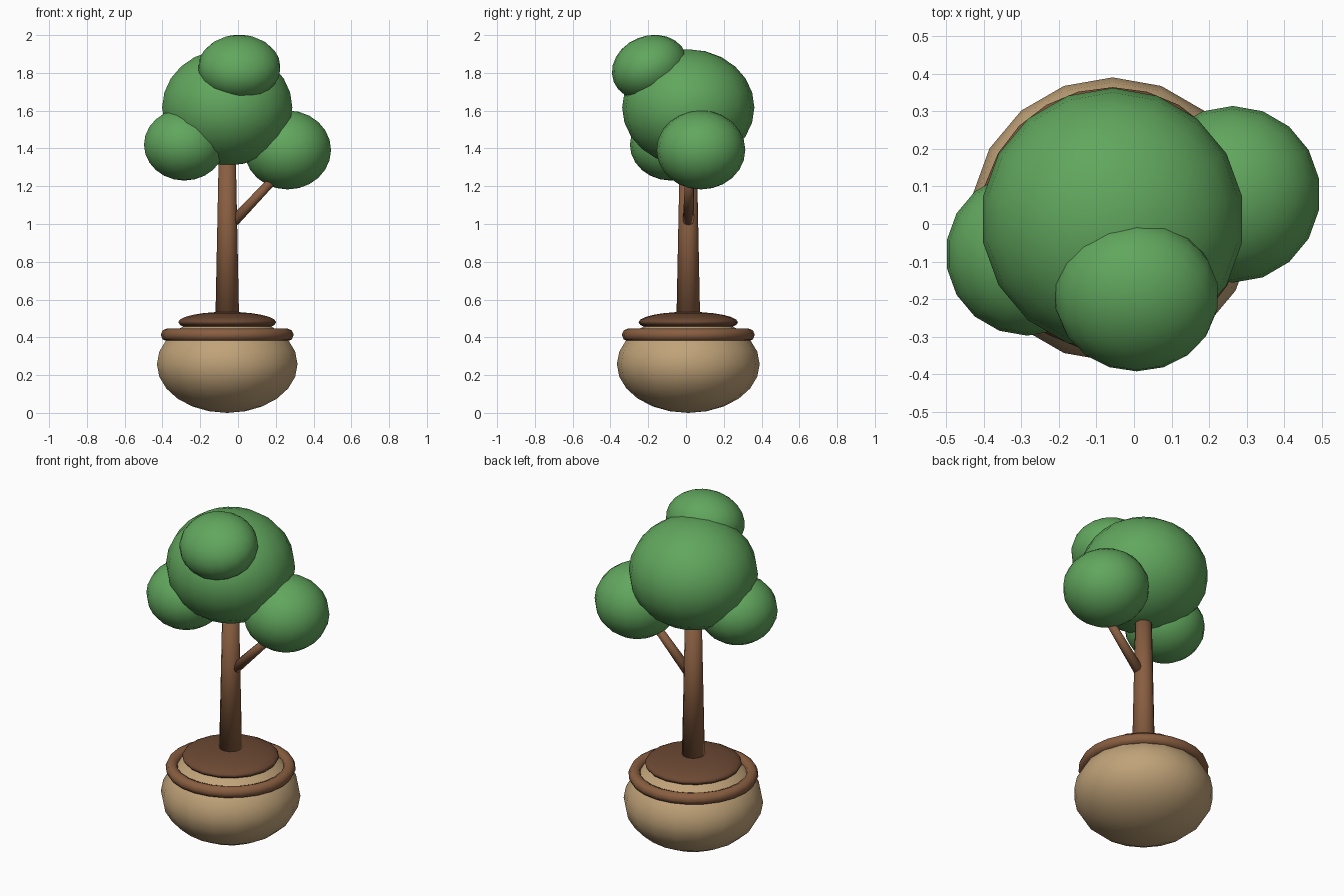
import bpy
from mathutils import Vector

if "Cube" in bpy.data.objects:
    bpy.data.objects.remove(bpy.data.objects["Cube"])


def material(name, rgb):
    m = bpy.data.materials.new(name)
    m.diffuse_color = (*rgb, 1)
    m.use_nodes = True
    m.node_tree.nodes["Principled BSDF"].inputs["Base Color"].default_value = m.diffuse_color
    return m


LEAF = material("leaf green", (0.12, 0.385, 0.11))
BARK = material("bark brown", (0.25, 0.112, 0.052))
SOIL = material("soil brown", (0.15, 0.066, 0.033))
CLAY = material("pot tan", (0.53, 0.365, 0.19))


def finish(name, mat):
    ob = bpy.context.object
    ob.name = name
    ob.data.materials.append(mat)
    bpy.ops.object.shade_smooth()
    return ob


def ellipsoid(name, mat, centre, radii, tilt=0.0):
    bpy.ops.mesh.primitive_uv_sphere_add(segments=18, ring_count=12, radius=1,
                                         location=centre, rotation=(tilt, 0, 0))
    bpy.context.object.scale = radii
    return finish(name, mat)


def tapered_rod(name, mat, start, end, r1, r2):
    a, b = Vector(start), Vector(end)
    rot = (b - a).to_track_quat('Z', 'Y').to_euler()
    bpy.ops.mesh.primitive_cone_add(vertices=12, radius1=r1, radius2=r2,
                                    depth=(b - a).length,
                                    location=(a + b) / 2, rotation=rot)
    return finish(name, mat)


X, Y = -0.057, 0.012  # axis of pot and trunk

# Pot, rim and soil mound
ellipsoid("pot", CLAY, (X, Y, 0.258), (0.378, 0.378, 0.258))
bpy.ops.mesh.primitive_torus_add(major_segments=24, minor_segments=8,
                                 major_radius=0.318, minor_radius=0.034,
                                 location=(X, Y, 0.413))
finish("pot_rim", BARK)
ellipsoid("soil", SOIL, (X, Y, 0.48), (0.263, 0.263, 0.055))

# Trunk and side branch
tapered_rod("trunk", BARK, (X, Y, 0.48), (X, Y, 1.42), 0.063, 0.044)
tapered_rod("branch", BARK, (-0.022, Y, 1.015), (0.23, 0.02, 1.28), 0.029, 0.022)

# Foliage clumps
ellipsoid("main_foliage", LEAF, (X, Y, 1.617), (0.35, 0.35, 0.308))
ellipsoid("right_foliage", LEAF, (0.263, 0.079, 1.392), (0.233, 0.235, 0.209))
ellipsoid("left_foliage", LEAF, (-0.284, -0.08, 1.42), (0.217, 0.217, 0.19))
ellipsoid("top_foliage", LEAF, (0.007, -0.192, 1.828), (0.219, 0.205, 0.168), 0.38)
